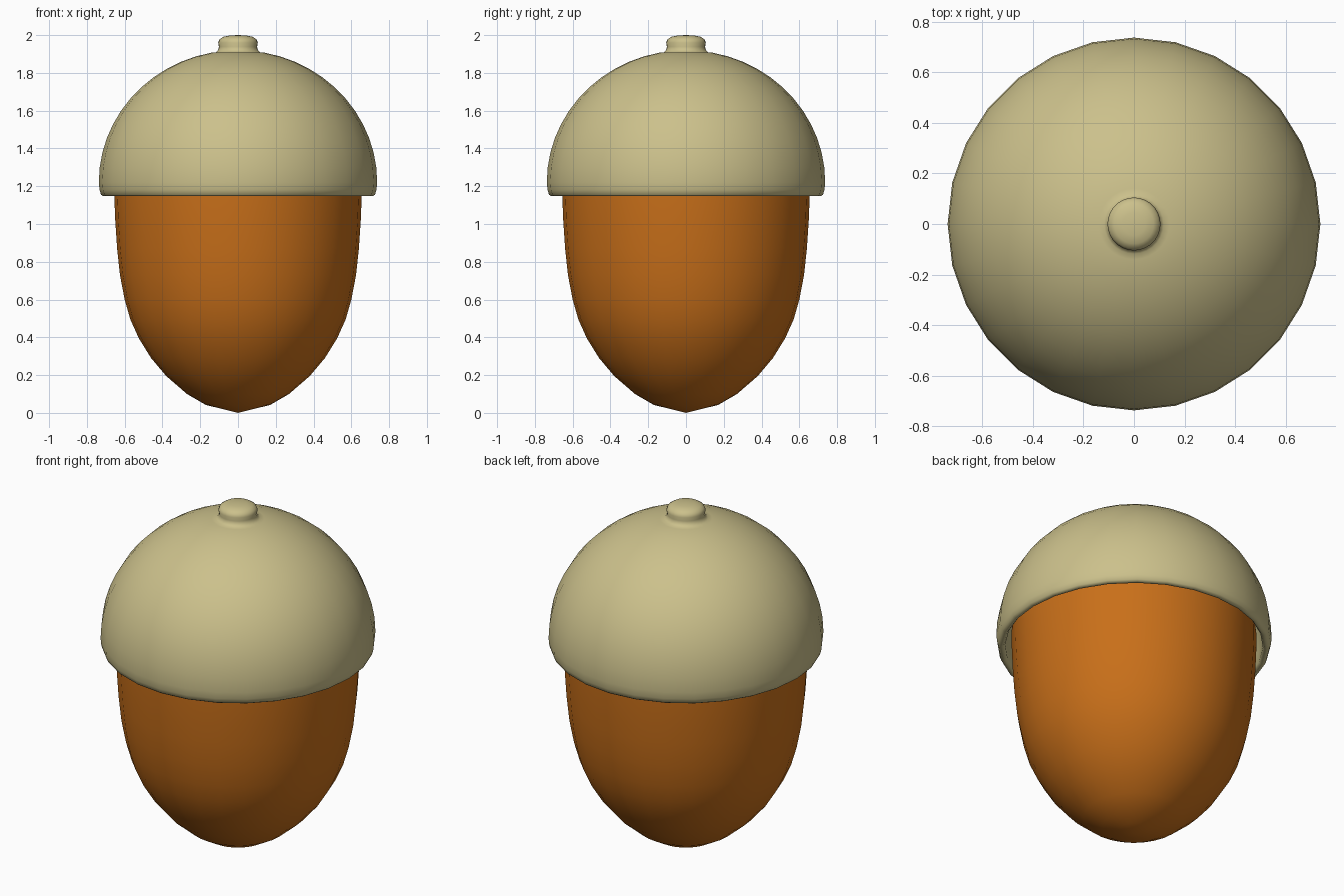
import bpy, bmesh
from math import sin, cos, pi, radians

if "Cube" in bpy.data.objects:
    bpy.data.objects.remove(bpy.data.objects["Cube"])

SIDES = 28


def material(name, color):
    m = bpy.data.materials.new(name)
    m.diffuse_color = (*color, 1)
    m.use_nodes = True
    m.node_tree.nodes["Principled BSDF"].inputs["Base Color"].default_value = m.diffuse_color
    return m


def lathe(name, profile, mat):
    """Revolve an (r, z) profile about the z axis; r = 0 makes a pole."""
    bm = bmesh.new()
    rings = []
    for r, z in profile:
        if r == 0:
            rings.append([bm.verts.new((0, 0, z))] * SIDES)
        else:
            rings.append([bm.verts.new((r * cos(2 * pi * i / SIDES),
                                        r * sin(2 * pi * i / SIDES), z))
                          for i in range(SIDES)])
    for a, b in zip(rings, rings[1:]):
        for i in range(SIDES):
            j = (i + 1) % SIDES
            bm.faces.new(dict.fromkeys((a[i], a[j], b[j], b[i])))
    bmesh.ops.recalc_face_normals(bm, faces=bm.faces)
    me = bpy.data.meshes.new(name)
    bm.to_mesh(me)
    bm.free()
    ob = bpy.data.objects.new(name, me)
    bpy.context.collection.objects.link(ob)
    me.materials.append(mat)
    bpy.ops.object.select_all(action='DESELECT')
    ob.select_set(True)
    bpy.context.view_layer.objects.active = ob
    bpy.ops.object.shade_smooth_by_angle(angle=radians(60))
    return ob


def dome(rx, rz, z0, start, end, steps):
    """Elliptical arc of (r, z) points between two angles in degrees."""
    angles = [radians(start + (end - start) * k / steps) for k in range(steps + 1)]
    return [(rx * cos(a), z0 + rz * sin(a)) for a in angles]


tan = material("cap_tan", (0.60, 0.53, 0.26))
brown = material("nut_brown", (0.58, 0.16, 0.01))

# Nut: tapered body with a small pointed tip, closed under the cap
nut = [(0, 0), (0.08, 0.02), (0.17, 0.042), (0.27, 0.10), (0.38, 0.195),
       (0.46, 0.29), (0.525, 0.395), (0.57, 0.495), (0.60, 0.60),
       (0.625, 0.73), (0.64, 0.87), (0.65, 1.02), (0.655, 1.15)]
nut += dome(0.655, 0.50, 1.25, 0, 80, 7) + [(0, 1.75)]
lathe("nut", nut, brown)

# Cap: inner wall, rounded lip, outer dome, then the stem knob on top
inner = [(0, 1.86)] + dome(0.69, 0.64, 1.22, 80, 0, 8)
lip = [(0.69, 1.16), (0.70, 1.147), (0.714, 1.147), (0.725, 1.155), (0.733, 1.18)]
outer = dome(0.737, 0.70, 1.22, 0, 79, 12)
stem = [(0.118, 1.909), (0.105, 1.922), (0.101, 1.938), (0.105, 1.96),
        (0.098, 1.978), (0.078, 1.991), (0.045, 1.998), (0, 2.0)]
lathe("cap", inner + lip + outer + stem, tan)
